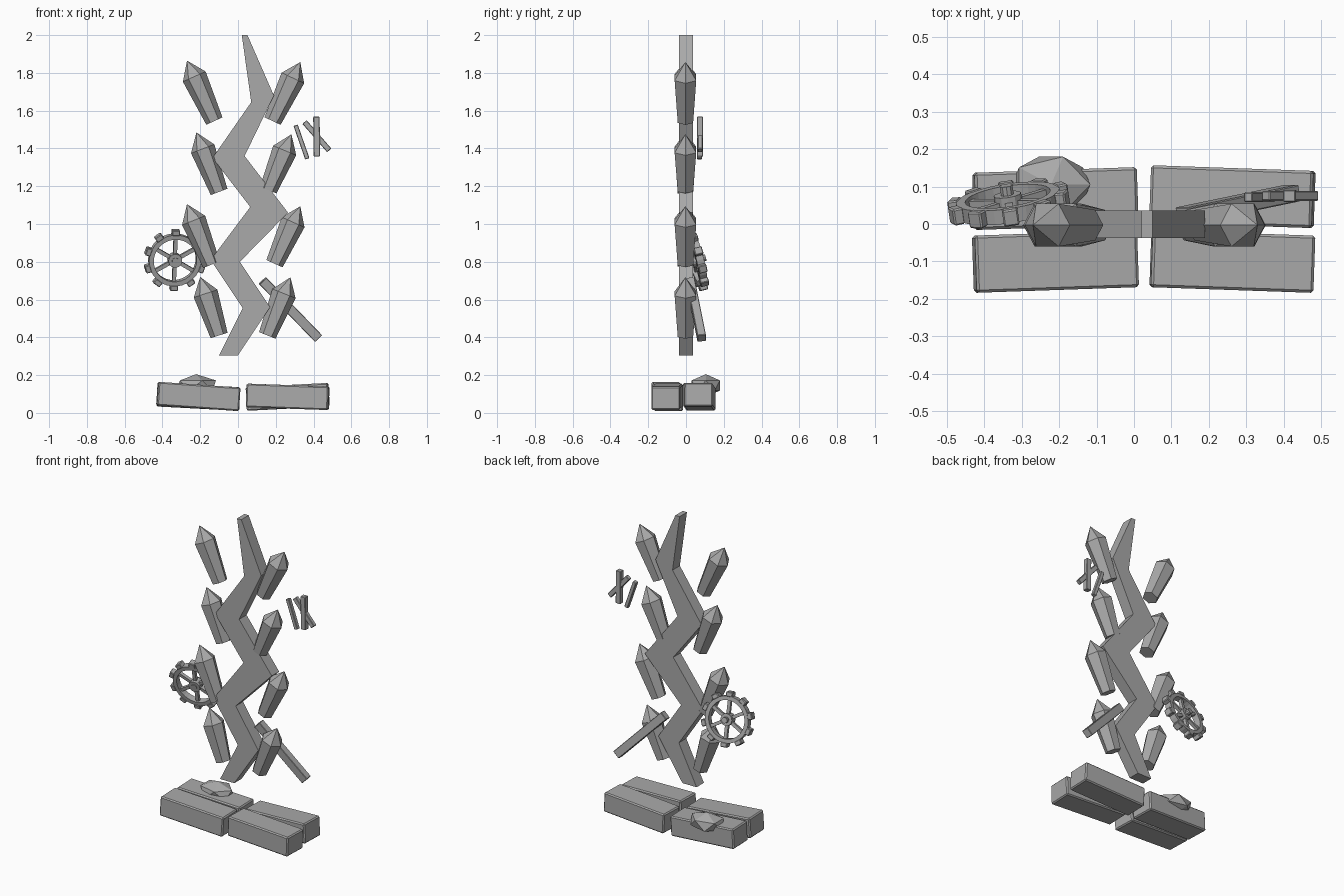
import bpy, bmesh, math
from mathutils import Vector, Matrix

cube = bpy.data.objects.get("Cube")
if cube:
    bpy.data.objects.remove(cube, do_unlink=True)

stone = bpy.data.materials.new("stone_grey")
stone.use_nodes = True
GREY = (0.4, 0.4, 0.4, 1)
stone.diffuse_color = GREY
stone.node_tree.nodes["Principled BSDF"].inputs["Base Color"].default_value = GREY


def finish(name, bm, matrix=Matrix(), bevel=0):
    bmesh.ops.recalc_face_normals(bm, faces=bm.faces)
    mesh = bpy.data.meshes.new(name)
    bm.to_mesh(mesh)
    bm.free()
    mesh.materials.append(stone)
    ob = bpy.data.objects.new(name, mesh)
    ob.matrix_world = matrix
    bpy.context.collection.objects.link(ob)
    if bevel:
        mod = ob.modifiers.new("edge_bevel", "BEVEL")
        mod.width = bevel
        mod.segments = 1
    return ob


def add_box(bm, size, matrix=Matrix()):
    bmesh.ops.create_cube(bm, size=1, matrix=matrix @ Matrix.Diagonal((*size, 1)))


def add_cylinder(bm, radius, low, high, sides):
    bmesh.ops.create_cone(bm, cap_ends=True, segments=sides, radius1=radius, radius2=radius,
                          depth=high - low, matrix=Matrix.Translation((0, 0, (low + high) / 2)))


def bar(name, start, end, width, depth):
    """Square bar between two points, its depth close to the y axis."""
    a, b = Vector(start), Vector(end)
    along = (b - a).normalized()
    side = along.cross(Vector((0, 1, 0))).normalized()
    back = along.cross(side)
    frame = Matrix((side, back, along)).transposed().to_4x4()
    bm = bmesh.new()
    add_box(bm, (width, depth, (b - a).length))
    return finish(name, bm, Matrix.Translation((a + b) / 2) @ frame, 0.003)


# Zigzag spine: left edge x, right edge x, left z, right z at each bend
bends = [(-.10, 0, .305, .305), (.025, .17, .555, .56), (-.145, .01, .81, .80),
         (.065, .265, 1.09, 1.06), (-.135, .035, 1.35, 1.36),
         (.07, .19, 1.645, 1.68), (.02, .05, 2, 2)]
bm = bmesh.new()
rings = [[bm.verts.new(p) for p in ((l, -.038, zl), (r, -.038, zr), (r, .036, zr), (l, .036, zl))]
         for l, r, zl, zr in bends]
for low, high in zip(rings, rings[1:]):
    for i in range(4):
        j = (i + 1) % 4
        bm.faces.new((low[i], low[j], high[j], high[i]))
bm.faces.new(rings[0])
bm.faces.new(rings[-1])
finish("zigzag_spine", bm)


# Crystals: flared six-sided shaft with a pointed tip
def crystal(name, base_x, base_z, tip_x, tip_z):
    bm = bmesh.new()
    length = math.hypot(tip_x - base_x, tip_z - base_z)
    shoulder = length - .093
    bmesh.ops.create_cone(bm, cap_ends=True, segments=6, radius1=.047, radius2=.066, depth=shoulder,
                          matrix=Matrix.Translation((0, 0, shoulder / 2)) @ Matrix.Rotation(math.pi / 6, 4, "Z"))
    top = max(bm.faces, key=lambda f: f.calc_center_median().z)
    tip = bmesh.ops.poke(bm, faces=[top])["verts"][0]
    tip.co.z = length
    lean = math.atan2(tip_x - base_x, tip_z - base_z)
    finish(name, bm, Matrix.Translation((base_x, -.003, base_z)) @ Matrix.Rotation(lean, 4, "Y"))


for i, (bx, bz, tx, tz) in enumerate([(-.10, .41, -.20, .72), (-.14, .785, -.27, 1.105),
                                      (-.10, 1.17, -.22, 1.485), (-.125, 1.545, -.27, 1.865)]):
    crystal(f"right_crystal_{i + 1}", bx, bz, tx, tz)
for i, (bx, bz, tx, tz) in enumerate([(.155, .41, .278, .718), (.193, .79, .33, 1.094),
                                      (.16, 1.18, .283, 1.475), (.183, 1.545, .33, 1.857)]):
    crystal(f"left_crystal_{i + 1}", bx, bz, tx, tz)

# Base slabs: centre, turn and tilt in degrees
for name, centre, turn, tilt in [("front_right_slab", (-.21, -.1, .087), 2, 4),
                                 ("front_left_slab", (.263, -.1, .085), -2, 2),
                                 ("back_right_slab", (-.21, .068, .085), 2, 3),
                                 ("back_left_slab", (.263, .073, .085), -2, -3)]:
    bm = bmesh.new()
    add_box(bm, (.435, .153, .125))
    finish(name, bm, Matrix.Translation(centre) @ Matrix.Rotation(math.radians(turn), 4, "Z")
           @ Matrix.Rotation(math.radians(tilt), 4, "Y"), .007)

# Rock resting on the back slab
bm = bmesh.new()
bmesh.ops.create_icosphere(bm, subdivisions=1, radius=1)
finish("rock", bm, Matrix.Translation((-.222, .105, .145)) @ Matrix.Diagonal((.118, .088, .06, 1)))

# Cog wheel: rim, teeth, spokes and hub, built around local z
cog_normal = Vector((-.15, 1, .25)).normalized()
cog_right = Vector((0, 0, 1)).cross(cog_normal).normalized()
cog_up = cog_normal.cross(cog_right)
cog = Matrix.Translation((-.335, .055, .81)) @ Matrix((cog_right, cog_up, cog_normal)).transposed().to_4x4()

bm = bmesh.new()
SIDES = 30
profile = [(.115, -.02), (.14, -.02), (.14, .02), (.115, .02)]
loops = [[bm.verts.new((r * math.cos(a), r * math.sin(a), z)) for r, z in profile]
         for a in (math.tau * k / SIDES for k in range(SIDES))]
for k in range(SIDES):
    here, there = loops[k], loops[(k + 1) % SIDES]
    for i in range(4):
        j = (i + 1) % 4
        bm.faces.new((here[i], here[j], there[j], there[i]))
finish("cog_rim", bm, cog)


def radial_boxes(name, count, size, radius, bevel):
    bm = bmesh.new()
    for k in range(count):
        turn = Matrix.Rotation(math.tau * k / count + math.pi / 2, 4, "Z")
        add_box(bm, size, turn @ Matrix.Translation((radius, 0, 0)))
    finish(name, bm, cog, bevel)


radial_boxes("cog_teeth", 10, (.03, .042, .045), .15, .004)
radial_boxes("cog_spokes", 6, (.095, .02, .02), .075, 0)
bm = bmesh.new()
add_cylinder(bm, .037, -.025, .025, 12)
add_cylinder(bm, .018, -.03, .05, 10)
finish("cog_hub", bm, cog)

# Slanted beam and the small crossed slats
bar("slanted_beam", (.13, .022, .70), (.425, .083, .395), .052, .045)
bar("single_slat", (.305, .072, 1.523), (.367, .072, 1.345), .024, .026)
bar("crossed_slat_a", (.352, .075, 1.54), (.483, .075, 1.39), .03, .026)
bar("crossed_slat_b", (.415, .075, 1.568), (.418, .075, 1.358), .034, .032)
